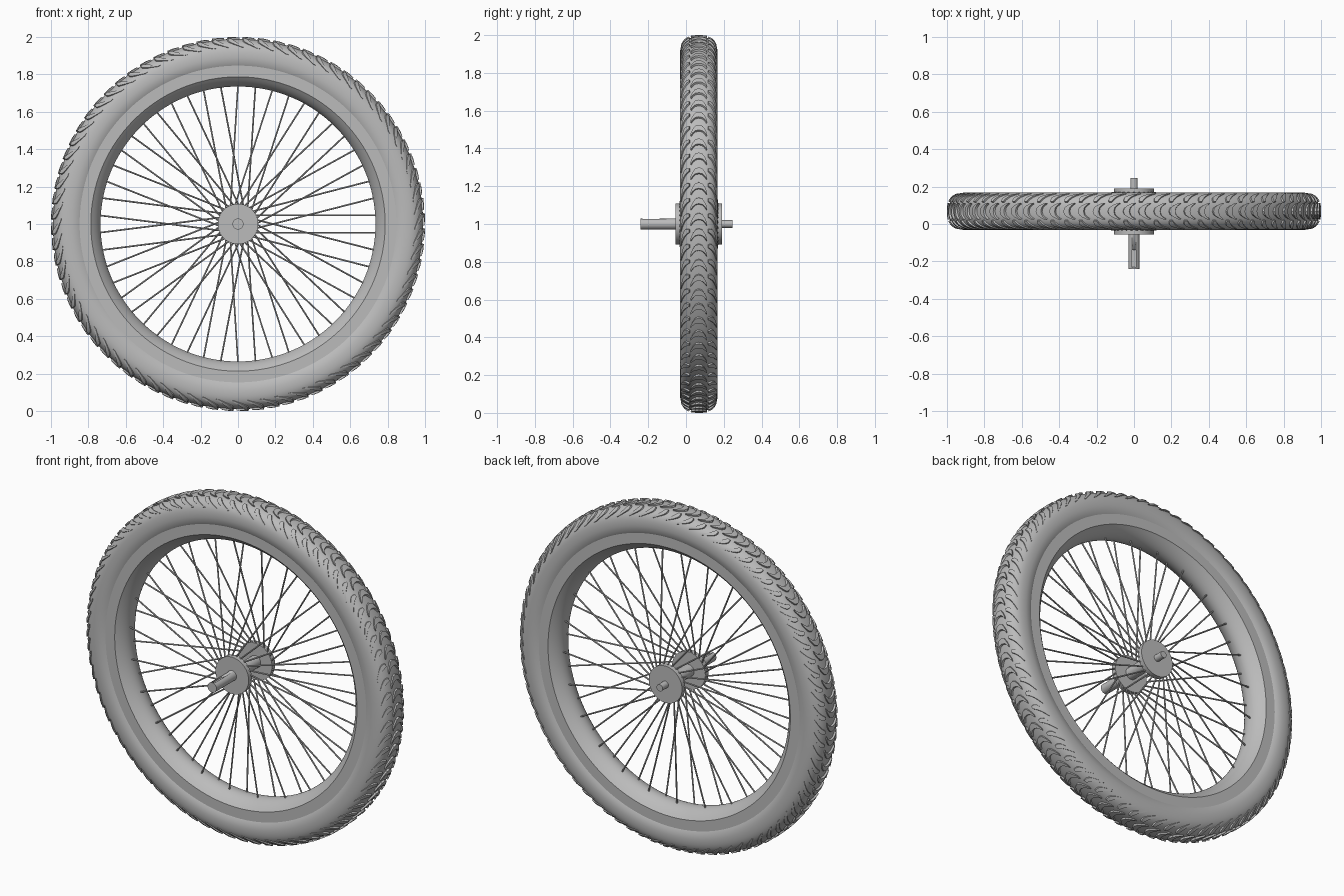
import bpy, bmesh
from math import sin, cos, pi, radians, copysign
from mathutils import Vector

if "Cube" in bpy.data.objects:
    bpy.data.objects.remove(bpy.data.objects["Cube"])

MID = 0.068            # middle plane of the wheel
SPOKES, LUGS = 50, 76

grey = bpy.data.materials.new("plain grey")
grey.use_nodes = True
grey.diffuse_color = (0.5, 0.5, 0.5, 1)
grey.node_tree.nodes["Principled BSDF"].inputs["Base Color"].default_value = (0.5, 0.5, 0.5, 1)


def polar(r, a, y):
    """Point on the wheel: radius, angle around the axle, position along it."""
    return Vector((r * cos(a), y, 1 + r * sin(a)))


def finish(name, bm, angle=35):
    bmesh.ops.recalc_face_normals(bm, faces=bm.faces)
    mesh = bpy.data.meshes.new(name)
    bm.to_mesh(mesh)
    bm.free()
    mesh.materials.append(grey)
    ob = bpy.data.objects.new(name, mesh)
    bpy.context.collection.objects.link(ob)
    bpy.ops.object.select_all(action='DESELECT')
    ob.select_set(True)
    bpy.context.view_layer.objects.active = ob
    bpy.ops.object.shade_smooth_by_angle(angle=radians(angle))
    return ob


def lathe(name, profile, steps=128):
    """Spin a closed (radius, y) profile around the axle."""
    bm = bmesh.new()
    rings = [[bm.verts.new(polar(r, 2 * pi * i / steps, y)) for r, y in profile]
             for i in range(steps)]
    n = len(profile)
    for i in range(steps):
        a, b = rings[i], rings[(i + 1) % steps]
        for j in range(n):
            k = (j + 1) % n
            bm.faces.new((a[j], a[k], b[k], b[j]))
    return finish(name, bm)


def rod(bm, start, end, radius, sides):
    axis = end - start
    spin = axis.to_track_quat('Z', 'Y').to_matrix().to_4x4()
    spin.translation = (start + end) / 2
    bmesh.ops.create_cone(bm, cap_ends=True, segments=sides, radius1=radius,
                          radius2=radius, depth=axis.length, matrix=spin)


def cylinder(name, radius, y0, y1, sides=48):
    bm = bmesh.new()
    rod(bm, Vector((0, y0, 1)), Vector((0, y1, 1)), radius, sides)
    return finish(name, bm)


def tyre_section(phi, lift=0.0):
    """Radius and y on the tyre, phi = 0 at the crown and 90 degrees at the side."""
    s, c = sin(phi), max(cos(phi), 0)
    return (0.89 + (0.1 + lift) * c ** 0.75,
            MID + (0.1 + lift) * copysign(abs(s) ** 0.75, s))


# Tyre carcass
crown = [tyre_section(radians(-90 + 6 * i)) for i in range(31)]
lathe("tyre", [(0.843, MID - 0.086), (0.862, MID - 0.096)] + crown
      + [(0.862, MID + 0.096), (0.843, MID + 0.086)], 160)

# Rim: flat side rings and a bowed inner face
bow = [i / 8 for i in range(-8, 9)]
lathe("rim", [(0.735 + 0.052 * t ** 2, MID + 0.088 * t) for t in bow]
      + [(0.847, MID + 0.088), (0.847, MID - 0.088)])


# Tread: raised curved lugs following the tyre surface
def lug(bm, angle, path, half):
    """path holds (phi in degrees, angle shift, height) along the lug."""
    rows = []
    for i, (phi, shift, height) in enumerate(path):
        taper = half * (0.45 + 0.55 * sin(pi * i / (len(path) - 1)))
        row = []
        for side, lift in ((-1, -0.004), (-0.8, height), (0.8, height), (1, -0.004)):
            r, y = tyre_section(radians(phi), lift)
            row.append(bm.verts.new(polar(r, angle + shift + side * taper, y)))
        rows.append(row)
    for a, b in zip(rows, rows[1:]):
        for j in range(3):
            bm.faces.new((a[j], a[j + 1], b[j + 1], b[j]))
    bm.faces.new(rows[0])
    bm.faces.new(rows[-1])


bm = bmesh.new()
pitch = 2 * pi / LUGS
ramp = [i / 6 for i in range(7)]
crescent = [(-17 + 34 * t, pitch * 0.5 * sin(pi * t), 0.010) for t in ramp]
for i in range(LUGS):
    a = i * pitch
    lug(bm, a, crescent, pitch * 0.24)
    for side in (-1, 1):
        shoulder = [(side * (22 + 42 * t), pitch * (0.55 - 0.95 * t + 0.25 * sin(pi * t)),
                     0.009 - 0.006 * t) for t in ramp]
        lug(bm, a, shoulder, pitch * 0.25)
finish("tread_lugs", bm)

# Spokes: alternate flanges, leaning opposite ways
bm = bmesh.new()
for i in range(SPOKES):
    side = -1 if i % 2 == 0 else 1
    a = (i + 0.5) * 2 * pi / SPOKES
    hub_end = polar(0.1, a - side * radians(24), MID + side * 0.1)
    rim_end = polar(0.745, a, MID + side * 0.015)
    rod(bm, hub_end, rim_end, 0.0045, 8)
finish("spokes", bm)

# Hub: two flanges, barrel and axle ends
for name, side in (("front_flange", -1), ("back_flange", 1)):
    cylinder(name, 0.108, MID + side * 0.093, MID + side * 0.123)
cylinder("hub_barrel", 0.035, MID - 0.1, MID + 0.1)
axle = cylinder("front_axle", 0.029, -0.24, 0.0, 32)
cylinder("back_axle", 0.02, 0.1, 0.245, 32)

# Keyway cut in the long axle end
bm = bmesh.new()
bmesh.ops.create_cube(bm, size=1)
for v in bm.verts:
    v.co = Vector((v.co.x * 0.02, -0.185 + v.co.y * 0.09, 1.03 + v.co.z * 0.024))
cutter = finish("keyway_cutter", bm)
cutter.hide_render = True
cutter.hide_viewport = True
cut = axle.modifiers.new("keyway", 'BOOLEAN')
cut.object = cutter
cut.solver = 'EXACT'
